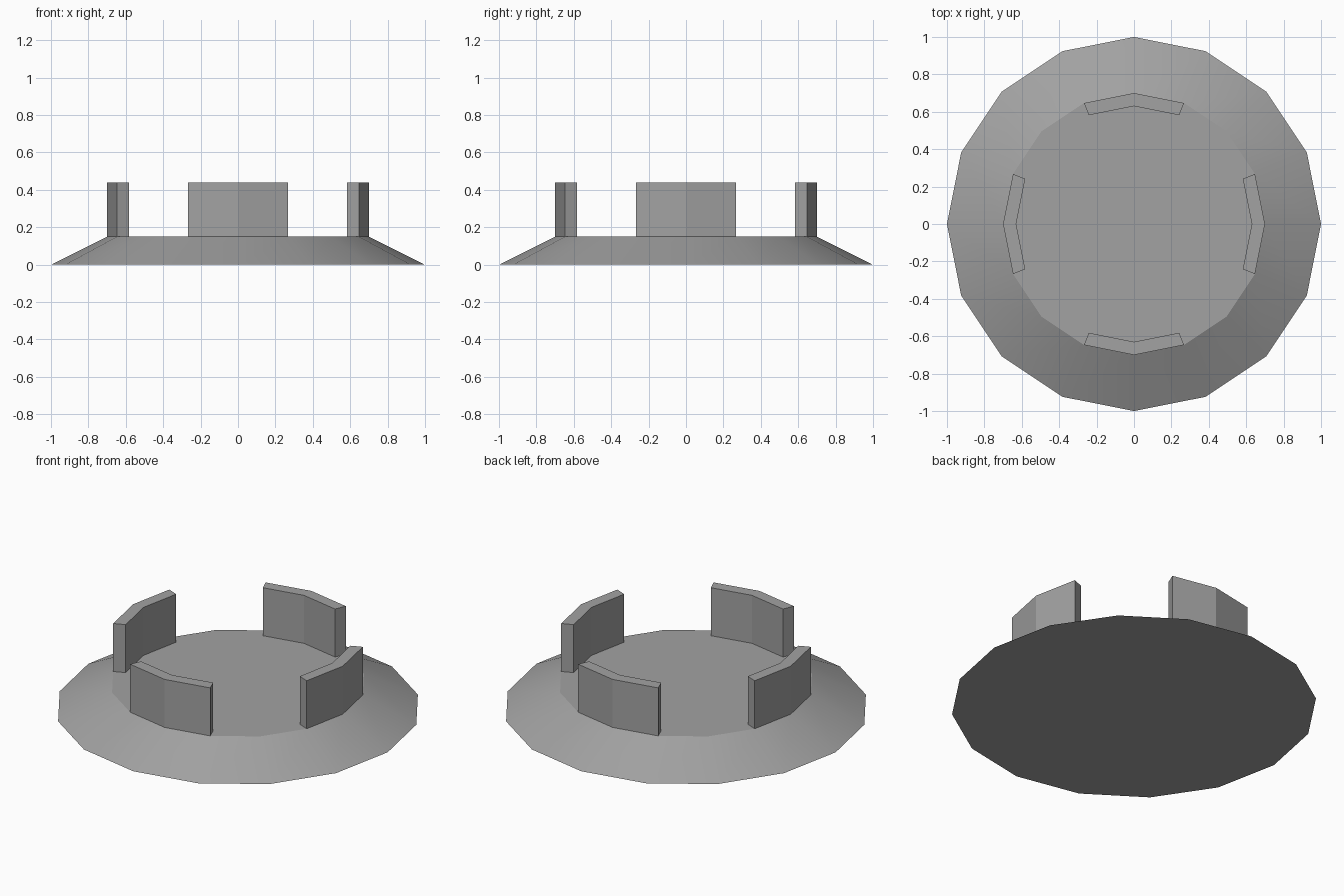
import bpy
import bmesh
from math import cos, sin, pi, radians

old = bpy.data.objects.get("Cube")
if old:
    bpy.data.objects.remove(old, do_unlink=True)

SIDES = 16
STEP = 2 * pi / SIDES
OUTER, RIM, INNER = 1.0, 0.70, 0.63
BASE_TOP, WALL_TOP = 0.15, 0.44

grey = bpy.data.materials.new("plain grey")
grey.use_nodes = True
colour = (0.36, 0.36, 0.36, 1)
grey.diffuse_color = colour
grey.node_tree.nodes["Principled BSDF"].inputs["Base Color"].default_value = colour


def finish(bm, name):
    bmesh.ops.recalc_face_normals(bm, faces=bm.faces)
    mesh = bpy.data.meshes.new(name)
    bm.to_mesh(mesh)
    bm.free()
    mesh.materials.append(grey)
    obj = bpy.data.objects.new(name, mesh)
    bpy.context.collection.objects.link(obj)
    return obj


def polar(bm, radius, angle, z):
    return bm.verts.new((radius * cos(angle), radius * sin(angle), z))


# Sloping base: a wide, low truncated cone with a flat top
bm = bmesh.new()
low, high = [[polar(bm, r, i * STEP, z) for i in range(SIDES)]
             for r, z in ((OUTER, 0), (RIM, BASE_TOP))]
bm.faces.new(low)
bm.faces.new(high)
for i in range(SIDES):
    j = (i + 1) % SIDES
    bm.faces.new((low[i], low[j], high[j], high[i]))
base = finish(bm, "base")
bpy.ops.object.select_all(action="DESELECT")
base.select_set(True)
bpy.context.view_layer.objects.active = base
bpy.ops.object.shade_smooth_by_angle(angle=radians(18))


# Four upright wall segments, each bent once along the rim
def wall(name, centre):
    bm = bmesh.new()
    angles = [centre + k * STEP for k in (-1, 0, 1)]
    outer = [polar(bm, RIM, a, BASE_TOP) for a in angles]
    inner = [polar(bm, INNER, a, BASE_TOP) for a in angles]
    floor = [bm.faces.new((outer[k], outer[k + 1], inner[k + 1], inner[k]))
             for k in (0, 1)]
    # Keep the underside while raising the top
    raised = bmesh.ops.extrude_face_region(bm, geom=floor, use_keep_orig=True)
    verts = [g for g in raised["geom"] if isinstance(g, bmesh.types.BMVert)]
    bmesh.ops.translate(bm, verts=verts, vec=(0, 0, WALL_TOP - BASE_TOP))
    finish(bm, name)


for n, side in enumerate(("left", "back", "right", "front")):
    wall(side + "_wall", n * pi / 2)
